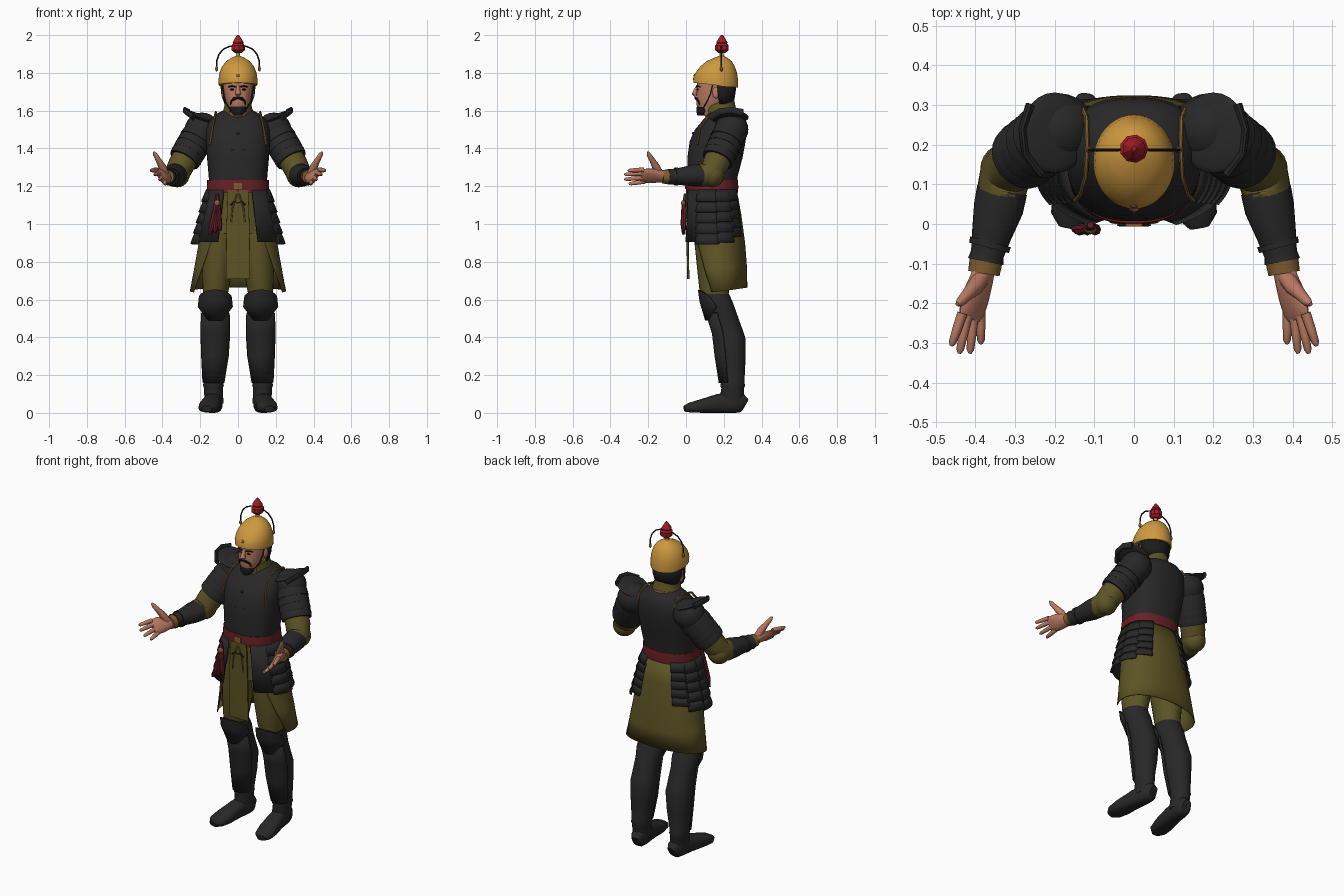
import bpy, bmesh, math
from mathutils import Vector, Matrix


def material(name, rgb):
    m = bpy.data.materials.new(name)
    m.diffuse_color = (*rgb, 1)
    return m


BLACK = material("black_armour", (0.021, 0.021, 0.022))
OLIVE = material("olive_cloth", (0.11, 0.088, 0.018))
GOLD = material("helmet_gold", (0.62, 0.32, 0.05))
RED = material("plume_red", (0.36, 0.012, 0.018))
BELT = material("belt_red", (0.14, 0.014, 0.018))
SKIN = material("skin", (0.50, 0.20, 0.125))
HAIR = material("dark_hair", (0.012, 0.011, 0.011))
TRIM = material("brown_trim", (0.22, 0.11, 0.03))


def finish(name, bm, mat, mirror=False, thick=0, smooth=40):
    bmesh.ops.recalc_face_normals(bm, faces=bm.faces)
    me = bpy.data.meshes.new(name)
    bm.to_mesh(me)
    bm.free()
    me.materials.append(mat)
    if smooth:
        for f in me.polygons:
            f.use_smooth = True
        me.set_sharp_from_angle(angle=math.radians(smooth))
    ob = bpy.data.objects.new(name, me)
    bpy.context.collection.objects.link(ob)
    if thick:
        mod = ob.modifiers.new("thickness", 'SOLIDIFY')
        mod.thickness, mod.offset = thick, 0
    if mirror:
        ob.modifiers.new("mirror", 'MIRROR')
    return ob


def skin_rings(bm, rings, closed):
    vs = [[bm.verts.new(c) for c in r] for r in rings]
    n = len(vs[0])
    for a, b in zip(vs, vs[1:]):
        for i in range(n if closed else n - 1):
            j = (i + 1) % n
            bm.faces.new((a[i], a[j], b[j], b[i]))
    if closed:
        bm.faces.new(vs[0])
        bm.faces.new(vs[-1])


def sup(v, p):
    return math.copysign(abs(v) ** (2 / p), v)


def loft(name, secs, mat, p=2, n=32, arc=None, **kw):
    """Stack of rings (z, cx, cy, rx, ry, tilt); arc gives open angle ranges."""
    rings = []
    for k, s in enumerate(secs):
        z, cx, cy, rx, ry = s[:5]
        tilt = s[5] if len(s) > 5 else 0
        a0, a1 = arc[k % len(arc)] if arc else (0, 360)
        ring = []
        for i in range(n):
            a = math.radians(a0 + (a1 - a0) * i / (n - 1 if arc else n))
            c, d = math.cos(a), math.sin(a)
            ring.append((cx + rx * sup(c, p), cy + ry * sup(d, p), z + tilt * d))
        rings.append(ring)
    bm = bmesh.new()
    skin_rings(bm, rings, not arc)
    return finish(name, bm, mat, **kw)


def tube(name, pts, mat, wide=(1, 0, 0), n=14, p=2, **kw):
    """Sweep through (x, y, z, r_wide, r_thin); wide is the broad direction."""
    cs = [Vector(q[:3]) for q in pts]
    rings = []
    for k, q in enumerate(pts):
        t = (cs[min(k + 1, len(cs) - 1)] - cs[max(k - 1, 0)]).normalized()
        u = Vector(wide)
        u = (u - t * u.dot(t)).normalized()
        v = t.cross(u)
        rv = q[4] if len(q) > 4 else q[3]
        rings.append([cs[k] + u * q[3] * sup(math.cos(a), p) + v * rv * sup(math.sin(a), p)
                      for a in (2 * math.pi * i / n for i in range(n))])
    bm = bmesh.new()
    skin_rings(bm, rings, True)
    return finish(name, bm, mat, **kw)


def ball(name, c, r, mat, rot=0, **kw):
    bm = bmesh.new()
    bmesh.ops.create_uvsphere(bm, u_segments=24, v_segments=12, radius=1, matrix=Matrix.Translation(c)
                              @ Matrix.Rotation(math.radians(rot), 4, 'Y') @ Matrix.Diagonal((*r, 1)))
    return finish(name, bm, mat, **kw)


# --- feet, boots and knees
tube("foot", [(.121, .312, .04, .025, .036), (.123, .295, .05, .04, .05), (.127, .25, .055, .047, .055),
              (.137, .17, .05, .048, .05), (.15, .08, .036, .056, .036), (.16, .02, .028, .05, .026),
              (.165, -.008, .022, .026, .016)], BLACK, p=2.6, n=20, mirror=True)
loft("boot", [(.05, .127, .24, .05, .066), (.13, .13, .247, .05, .06), (.145, .13, .247, .055, .066),
              (.16, .13, .247, .053, .062), (.28, .123, .242, .068, .073), (.39, .12, .236, .077, .08),
              (.42, .12, .23, .073, .077), (.52, .12, .195, .07, .076), (.58, .12, .168, .08, .082),
              (.63, .12, .152, .07, .076)], BLACK, mirror=True)
loft("shin_guard", [(.16, .13, .245, .058, .068), (.3, .122, .238, .074, .083), (.42, .12, .226, .08, .085),
                    (.53, .12, .195, .077, .088)], BLACK, arc=[(-160, -20)], n=14, thick=.008, mirror=True)
loft("knee_guard", [(.49, .12, .19, .06, .085), (.56, .12, .17, .09, .095, -.03), (.6, .12, .155, .088, .09, -.05),
                    (.595, .12, .155, .07, .075, -.05)], BLACK, arc=[(-125, -55), (-175, -5), (-160, -20)],
     n=16, thick=.008, mirror=True)

# --- trousers, hips and open skirt
tube("trouser_leg", [(.08, .155, 1.12, .085, .11), (.095, .155, .95, .093, .115), (.11, .155, .78, .082, .098),
                     (.118, .15, .66, .07, .08), (.12, .155, .6, .06, .068)], OLIVE, n=20, mirror=True)
loft("hips", [(.95, 0, .15, .17, .125), (1.2, 0, .14, .15, .122)], OLIVE)
loft("skirt", [(1.19, 0, .14, .152, .124), (1.05, 0, .155, .185, .135), (.9, 0, .17, .205, .14),
               (.77, 0, .182, .228, .138), (.645, 0, .19, .252, .132, .018)], OLIVE, n=48, p=2.2,
     arc=[(-65, 245), (-60, 240), (-48, 228), (-36, 216), (-22, 202)], thick=.006)

# --- hip armour: one plain front plate, then columns of overlapping rows
def hip_ring(z, out=0):
    t = (1.19 - z) / .28
    return (z, 0, .14 + .008 * t, .165 + .072 * t + out, .135 + .022 * t + out)


loft("hip_plate_front", [hip_ring(1.18), hip_ring(1.05), hip_ring(.905)], BLACK, arc=[(-66, -30)],
     p=2.2, n=10, thick=.012, mirror=True)
for col, (a0, a1, low) in enumerate([(-34, 8, .9), (5, 38, .91), (35, 64, .94)]):
    h = (1.18 - low) / 5
    for row in range(5):
        z = 1.18 - row * h
        loft(f"hip_lame_{col}_{row}", [hip_ring(z, -.002), hip_ring(z - h - .006, .008)], BLACK,
             arc=[(a0, a1)], p=2.2, n=10, thick=.009, mirror=True)

# --- front apron with ties
loft("apron", [(.71, 0, .012, .064, .006), (.95, 0, .008, .062, .006), (1.18, 0, .006, .055, .006)],
     OLIVE, p=8, n=24)
tube("apron_tie", [(.006, -.002, 1.16, .004), (.03, -.003, 1.08, .004), (.036, -.002, 1.01, .004)], TRIM,
     n=6, mirror=True)
tube("apron_bow", [(.0, -.002, 1.11, .004), (.02, -.003, 1.12, .004), (.04, -.002, 1.1, .004)], HAIR, n=6, mirror=True)

# --- belt, buckle and tassel
loft("belt", [(1.168, 0, .138, .166, .138), (1.2, 0, .138, .165, .139), (1.232, 0, .138, .163, .136)],
     BELT, p=2.3, n=40)
loft("buckle", [(1.185, 0, 0, .022, .006), (1.218, 0, 0, .022, .006)], TRIM, p=8, n=16)
for i, dx in enumerate((-.02, 0, .02)):
    tube(f"tassel_{i}", [(-.11, -.003, 1.16, .008), (-.112 + dx * .4, -.012, 1.08, .013),
                         (-.118 + dx, -.014, 1.0, .015), (-.122 + dx * 1.4, -.012, .945 + .01 * i, .009)], BELT, n=8)
ball("tassel_knot", (-.11, -.012, 1.11), (.016, .014, .018), TRIM)

# --- cuirass, shoulder trim and collar
loft("cuirass", [(1.19, 0, .138, .152, .13), (1.25, 0, .14, .155, .133), (1.35, 0, .153, .164, .146),
                 (1.44, 0, .168, .17, .148), (1.5, 0, .184, .168, .136), (1.545, 0, .2, .155, .115),
                 (1.58, 0, .207, .12, .092), (1.6, 0, .2, .08, .07)], BLACK, p=2.5, n=48, smooth=50)
tube("armhole_trim", [(.15, .06, 1.42, .006), (.135, .075, 1.51, .006), (.122, .12, 1.57, .006),
                      (.118, .2, 1.592, .006), (.12, .27, 1.575, .006), (.135, .302, 1.51, .006)],
     TRIM, n=6, mirror=True)
for i, x in enumerate((-.03, .03, 0)):
    ball(f"chest_stud_{i}", (x, .018 if i < 2 else .038, 1.39 if i < 2 else 1.48), (.008, .006, .008), HAIR)
loft("collar", [(1.555, 0, .2, .095, .09, .01), (1.595, 0, .185, .08, .08, .015), (1.625, 0, .178, .072, .078, .028),
                (1.645, 0, .175, .07, .074, .032)], OLIVE)
loft("collar_edge", [(1.582, 0, .19, .088, .087, .013), (1.592, 0, .187, .085, .085, .014)], TRIM)

# --- shoulder armour and arms
S, E = Vector((.19, .24, 1.5)), Vector((.32, .14, 1.28))
tube("sleeve", [(*S, .07), (*S.lerp(E, .5), .072), (*S.lerp(E, .85), .07), (.325, .125, 1.262, .066),
                (.335, .08, 1.258, .062), (.34, .05, 1.258, .05)], OLIVE, wide=(1, .3, .3), n=20, mirror=True)
ball("elbow", (.322, .138, 1.26), (.066, .066, .066), OLIVE, mirror=True)
ball("shoulder_cap", S, (.092, .09, .09), BLACK, mirror=True)
for i in range(4):
    a, b = S.lerp(E, .08 + .15 * i), S.lerp(E, .28 + .15 * i)
    tube(f"arm_lame_{i}", [(*a, .082), (*a.lerp(b, .5), .088), (*b, .09 - .002 * i)], BLACK, n=24, mirror=True)
ball("shoulder_wing", (.2, .23, 1.565), (.092, .102, .016), BLACK, rot=-22, mirror=True)
tube("wing_rim", [(.235, .13, 1.565, .012, .02), (.275, .18, 1.595, .01, .018), (.282, .24, 1.602, .01, .018),
                  (.262, .3, 1.59, .012, .02)], BLACK, n=10, mirror=True)
tube("bracer", [(.333, .085, 1.258, .064, .06), (.342, .04, 1.257, .063, .058), (.36, -.03, 1.252, .05, .046),
                (.37, -.075, 1.25, .042, .04), (.374, -.095, 1.25, .046, .042)], BLACK, n=20, mirror=True)
tube("bracer_band", [(.362, -.045, 1.251, .053, .048), (.366, -.06, 1.251, .052, .047)], BLACK, n=20, mirror=True)
tube("wrist_cuff", [(.373, -.09, 1.25, .042, .039), (.379, -.125, 1.25, .04, .036)], TRIM, n=16, mirror=True)

# --- hands: palm tilted with the thumb side up and out
tube("palm", [(.375, -.1, 1.25, .03, .025), (.385, -.14, 1.252, .038, .024), (.4, -.185, 1.255, .048, .021),
              (.41, -.225, 1.256, .046, .016), (.414, -.24, 1.256, .038, .01)], SKIN, wide=(.65, 0, .75), mirror=True)
for name, bx, by, bz, tx, ty, tz in [("index", .433, -.225, 1.287, .461, -.308, 1.283),
                                     ("middle", .42, -.23, 1.268, .441, -.327, 1.262),
                                     ("ring", .404, -.225, 1.246, .414, -.327, 1.236),
                                     ("little", .388, -.215, 1.226, .386, -.303, 1.212)]:
    b, t = Vector((bx, by, bz)), Vector((tx, ty, tz))
    tube(name + "_finger", [(*b, .013), (*b.lerp(t, .5), .012), (*b.lerp(t, .9), .0095), (*t, .004)],
         SKIN, n=10, mirror=True)
tube("thumb", [(.385, -.135, 1.26, .022), (.402, -.16, 1.305, .021), (.422, -.18, 1.34, .015),
               (.438, -.197, 1.368, .012), (.446, -.203, 1.382, .005)], SKIN, n=10, mirror=True)

# --- head and face
loft("head", [(1.56, 0, .17, .055, .06), (1.605, 0, .135, .045, .07), (1.625, 0, .13, .056, .073),
              (1.66, 0, .138, .068, .083), (1.7, 0, .146, .075, .09), (1.74, 0, .15, .08, .092),
              (1.79, 0, .155, .08, .09)], SKIN, p=2.2)
tube("nose", [(0, .065, 1.735, .008), (0, .052, 1.71, .011), (0, .046, 1.69, .016), (0, .055, 1.678, .01)], SKIN, n=10)
ball("ear", (.078, .158, 1.695), (.01, .018, .03), SKIN, mirror=True)
ball("eye", (.03, .062, 1.712), (.012, .006, .005), HAIR, mirror=True)
tube("eyebrow", [(.012, .056, 1.726, .004), (.032, .06, 1.731, .005), (.052, .075, 1.725, .003)], HAIR, n=6, mirror=True)
tube("moustache", [(0, .05, 1.668, .006), (.02, .054, 1.664, .008), (.035, .066, 1.652, .006),
                   (.04, .072, 1.632, .003)], HAIR, n=8, mirror=True)
loft("beard", [(1.575, 0, .08, .02, .02), (1.595, 0, .09, .042, .035), (1.615, 0, .09, .045, .034),
               (1.632, 0, .08, .022, .02)], HAIR, n=16)
tube("chin_strap", [(.083, .14, 1.735, .004), (.077, .13, 1.69, .004), (.068, .11, 1.645, .004),
                    (.045, .09, 1.612, .004)], HAIR, n=6, mirror=True)
loft("hair", [(1.635, 0, .18, .066, .066), (1.68, 0, .172, .083, .083), (1.75, 0, .168, .09, .097)],
     HAIR, arc=[(-2, 182)], n=24, thick=.01)

# --- helmet, plume and side wires
loft("helmet", [(1.735, 0, .157, .102, .118, -.013), (1.765, 0, .157, .103, .119, -.006), (1.8, 0, .16, .098, .11),
                (1.835, 0, .167, .084, .091), (1.862, 0, .176, .062, .066), (1.88, 0, .184, .034, .036),
                (1.89, 0, .188, .012, .012), (1.915, 0, .188, .009, .009)], GOLD, n=40)
ball("helmet_stud", (0, .048, 1.785), (.01, .008, .01), TRIM)
loft("plume", [(1.905, 0, .19, .018, .018), (1.92, 0, .19, .036, .036), (1.945, 0, .19, .036, .036),
               (1.955, 0, .19, .028, .028), (1.962, 0, .19, .03, .03), (1.985, 0, .19, .016, .016),
               (2.0, 0, .19, .006, .006)], RED, n=9, smooth=0)
tube("side_wire", [(.0, .187, 1.93, .004), (.04, .187, 1.942, .004), (.075, .187, 1.927, .004),
                   (.1, .187, 1.9, .004), (.112, .187, 1.865, .004), (.114, .187, 1.825, .004)], HAIR, n=8, mirror=True)
ball("wire_drop", (.113, .187, 1.822), (.008, .008, .014), TRIM, mirror=True)
